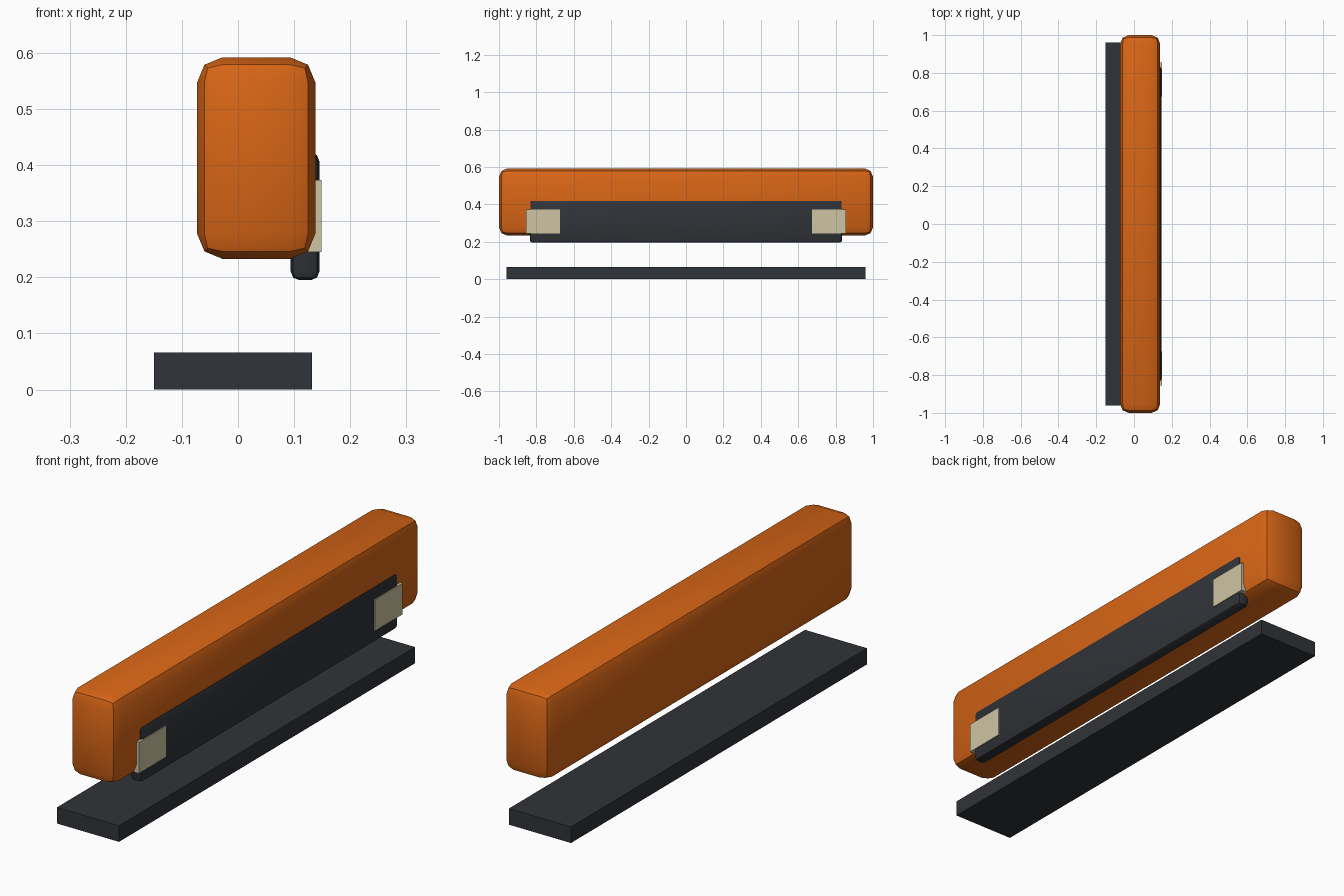
import bpy
from math import radians

if "Cube" in bpy.data.objects:
    bpy.data.objects.remove(bpy.data.objects["Cube"])


def material(name, color):
    m = bpy.data.materials.new(name)
    m.diffuse_color = (*color, 1)
    m.use_nodes = True
    m.node_tree.nodes["Principled BSDF"].inputs["Base Color"].default_value = m.diffuse_color
    return m


def box(name, lo, hi, mat, bevel=0.0):
    """Axis-aligned box between two corners, optionally with rounded edges."""
    bpy.ops.mesh.primitive_cube_add(
        size=1, location=[(a + b) / 2 for a, b in zip(lo, hi)])
    ob = bpy.context.object
    ob.name = name
    ob.scale = [b - a for a, b in zip(lo, hi)]
    bpy.ops.object.transform_apply(location=False, rotation=False, scale=True)
    ob.data.materials.append(mat)
    if bevel:
        mod = ob.modifiers.new("rounded_edges", 'BEVEL')
        mod.width = bevel
        mod.segments = 2
        bpy.ops.object.modifier_apply(modifier=mod.name)
        bpy.ops.object.shade_smooth_by_angle(angle=radians(30))
    return ob


orange = material("orange_paint", (0.68, 0.13, 0.008))
dark = material("dark_plastic", (0.03, 0.033, 0.04))
cream = material("cream_lens", (0.62, 0.56, 0.37))

# Long rounded main body
box("body", (-0.073, -1.0, 0.233), (0.138, 1.0, 0.592), orange, 0.045)

# Flat slab underneath
box("base_plate", (-0.15, -0.96, 0.0), (0.132, 0.96, 0.066), dark)

# Dark panel set into the right side
box("side_panel", (0.094, -0.835, 0.195), (0.145, 0.835, 0.422), dark, 0.015)

# Lamp at each end of the panel
for name, y in (("front_lamp", -0.765), ("back_lamp", 0.765)):
    box(name, (0.112, y - 0.09, 0.245), (0.149, y + 0.09, 0.373), cream)
